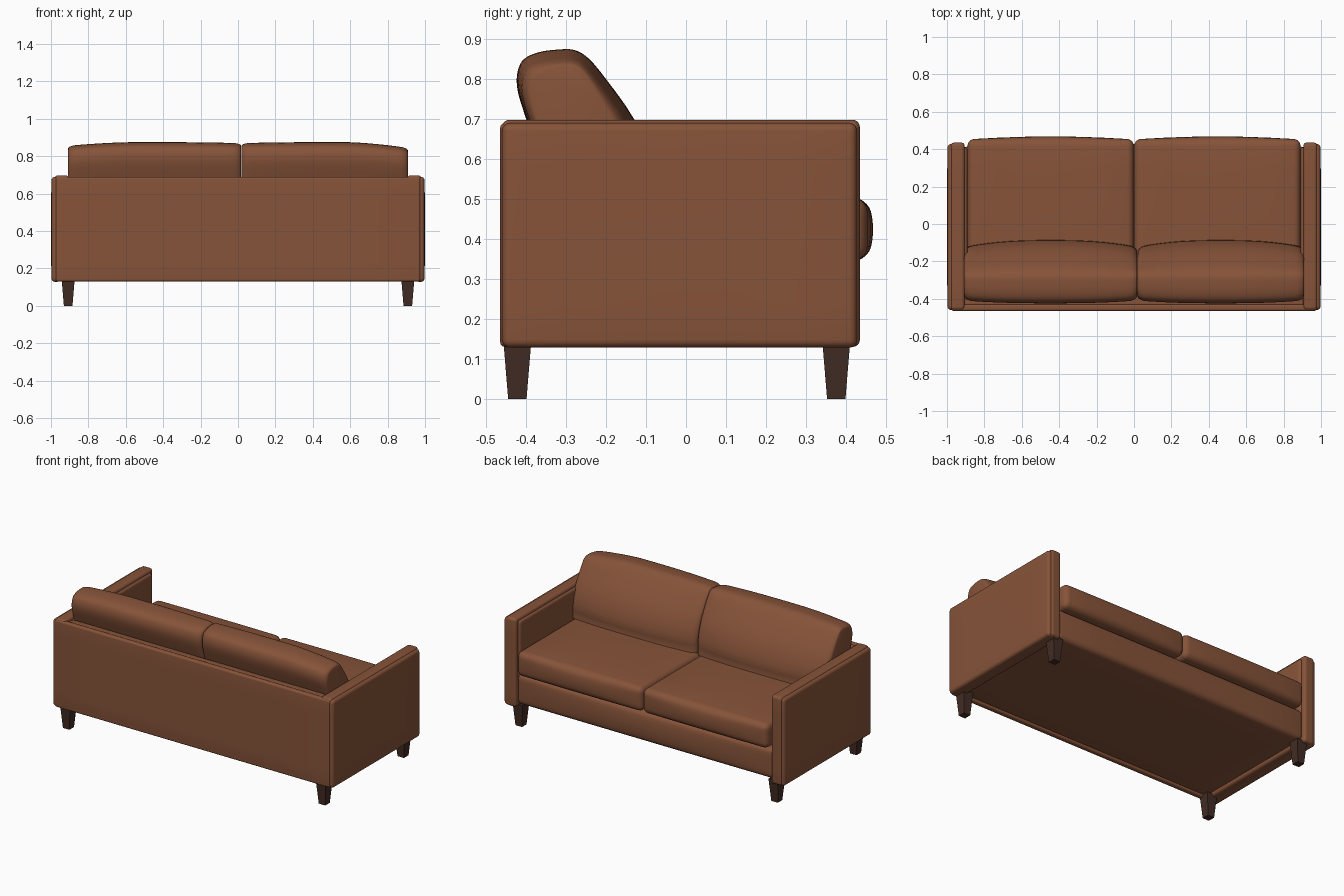
import bpy, bmesh, math
from mathutils import Vector

cube = bpy.data.objects.get("Cube")
if cube:
    bpy.data.objects.remove(cube, do_unlink=True)


def make_material(name, rgb):
    mat = bpy.data.materials.new(name)
    mat.use_nodes = True
    mat.diffuse_color = (*rgb, 1)
    mat.node_tree.nodes["Principled BSDF"].inputs["Base Color"].default_value = (*rgb, 1)
    return mat


leather = make_material("brown leather", (0.24, 0.087, 0.041))
dark_wood = make_material("dark wood", (0.055, 0.026, 0.018))


def finish(name, bm, mat, smooth=True):
    bmesh.ops.recalc_face_normals(bm, faces=bm.faces)
    mesh = bpy.data.meshes.new(name)
    bm.to_mesh(mesh)
    bm.free()
    mesh.materials.append(mat)
    obj = bpy.data.objects.new(name, mesh)
    bpy.context.collection.objects.link(obj)
    if smooth:
        bpy.ops.object.select_all(action="DESELECT")
        obj.select_set(True)
        bpy.context.view_layer.objects.active = obj
        bpy.ops.object.shade_smooth_by_angle(angle=math.radians(40))
    return obj


def padded_box(name, low, high, radius, bulge=(0, 0, 0)):
    """Rounded box between two corners, each side puffed out by the bulge."""
    low, high = Vector(low), Vector(high)
    centre, half = (low + high) / 2, (high - low) / 2
    bm = bmesh.new()
    bmesh.ops.create_cube(bm, size=2)
    bmesh.ops.subdivide_edges(bm, edges=bm.edges[:], cuts=11, use_grid_fill=True)
    for v in bm.verts:
        inner, offset = Vector(), Vector()
        for i in range(3):
            u = v.co[i]
            # outer quarter of the grid forms the rounding
            inner[i] = max(-1, min(1, u * 2)) * (half[i] - radius)
            offset[i] = math.copysign(max(0, abs(u) * 2 - 1), u)
        p = inner + offset.normalized() * radius
        q = [p[i] / half[i] for i in range(3)]
        for i in range(3):
            j, k = (i + 1) % 3, (i + 2) % 3
            p[i] += bulge[i] * q[i] * (1 - q[j] ** 2) * (1 - q[k] ** 2)
        v.co = centre + p
    return finish(name, bm, leather)


def smooth_loop(points, steps=3):
    """Closed curve passing through all points."""
    pts = [Vector(p) for p in points]
    n = len(pts)
    loop = []
    for i in range(n):
        a, b, c, d = (pts[(i + k) % n] for k in (-1, 0, 1, 2))
        for s in range(steps):
            t = s / steps
            loop.append(b + (c - a) * t / 2 + (a * 2 - b * 5 + c * 4 - d) * t * t / 2
                        + (b * 3 - a - c * 3 + d) * t ** 3 / 2)
    return loop


def back_cushion(name, x_outer, x_inner, droop):
    """Puffy profile lofted across the sofa, slimmer towards both ends."""
    profile = smooth_loop([
        (-0.36, 0.49), (-0.375, 0.62), (-0.40, 0.70), (-0.42, 0.765),
        (-0.423, 0.81), (-0.408, 0.848), (-0.37, 0.867), (-0.32, 0.874),
        (-0.28, 0.873), (-0.245, 0.853), (-0.20, 0.80), (-0.13, 0.70),
        (-0.092, 0.60), (-0.09, 0.53), (-0.11, 0.49)])
    middle = Vector((-0.27, 0.60))
    bm = bmesh.new()
    rings = []
    steps = 32
    for s in range(steps + 1):
        t = (1 - math.cos(math.pi * s / steps)) / 2
        edge = min(1, t / 0.05, (1 - t) / 0.05)
        corner = 1 - math.sqrt(max(0, 1 - (1 - edge) ** 2))
        crown = abs(2 * t - 1) ** 2.5
        front = 1 - 0.20 * crown - 0.15 * corner
        rear = 1 - 0.10 * crown - 0.15 * corner
        height = 1 - 0.02 * crown - 0.05 * corner - droop * max(0, 1 - t / 0.35) ** 1.4
        x = x_outer + (x_inner - x_outer) * t
        ring = []
        for p in profile:
            d = p - middle
            ring.append(bm.verts.new((x, middle.x + d.x * (front if d.x > 0 else rear),
                                      middle.y + d.y * (height if d.y > 0 else 1))))
        rings.append(ring)
    n = len(profile)
    for a, b in zip(rings, rings[1:]):
        for i in range(n):
            bm.faces.new((a[i], a[(i + 1) % n], b[(i + 1) % n], b[i]))
    bm.faces.new(rings[0])
    bm.faces.new(rings[-1])
    return finish(name, bm, leather)


def leg(name, x, y):
    """Square leg tapering to the floor."""
    bm = bmesh.new()
    bmesh.ops.create_cube(bm, size=1)
    for v in bm.verts:
        top = v.co.z > 0
        width = 0.07 if top else 0.046
        v.co = (x + v.co.x * width, y + v.co.y * width, 0.145 if top else 0)
    return finish(name, bm, dark_wood, smooth=False)


# Frame
padded_box("seat_base", (-0.915, -0.45, 0.145), (0.915, 0.415, 0.34), 0.03, (0, 0.014, 0))
padded_box("back_panel", (-0.975, -0.465, 0.13), (0.975, -0.43, 0.69), 0.012)
padded_box("back_padding", (-0.91, -0.445, 0.20), (0.91, -0.38, 0.685), 0.02)

for side, word in ((1, "left"), (-1, "right")):
    def mirrored_box(part, x0, x1, y0, y1, z0, z1, radius, bulge=(0, 0, 0)):
        a, b = sorted((side * x0, side * x1))
        padded_box(word + "_" + part, (a, y0, z0), (b, y1, z1), radius, bulge)

    # Arm with outer panel and inner padding
    mirrored_box("arm", 0.905, 0.98, -0.46, 0.435, 0.13, 0.698, 0.018)
    mirrored_box("arm_outer_panel", 0.95, 0.997, -0.46, 0.428, 0.128, 0.69, 0.02, (0.003, 0, 0))
    mirrored_box("arm_inner_padding", 0.89, 0.93, -0.42, 0.41, 0.30, 0.68, 0.018)

    # Cushions
    mirrored_box("seat_cushion", 0.001, 0.89, -0.38, 0.452, 0.345, 0.503, 0.035, (0, 0.016, 0.01))
    back_cushion(word + "_back_cushion", side * 0.908, 0.018 + side * 0.001,
                 0.09 if side > 0 else 0.05)

    # Legs
    leg(word + "_front_leg", side * 0.908, -0.422)
    leg(word + "_rear_leg", side * 0.908, 0.376)
